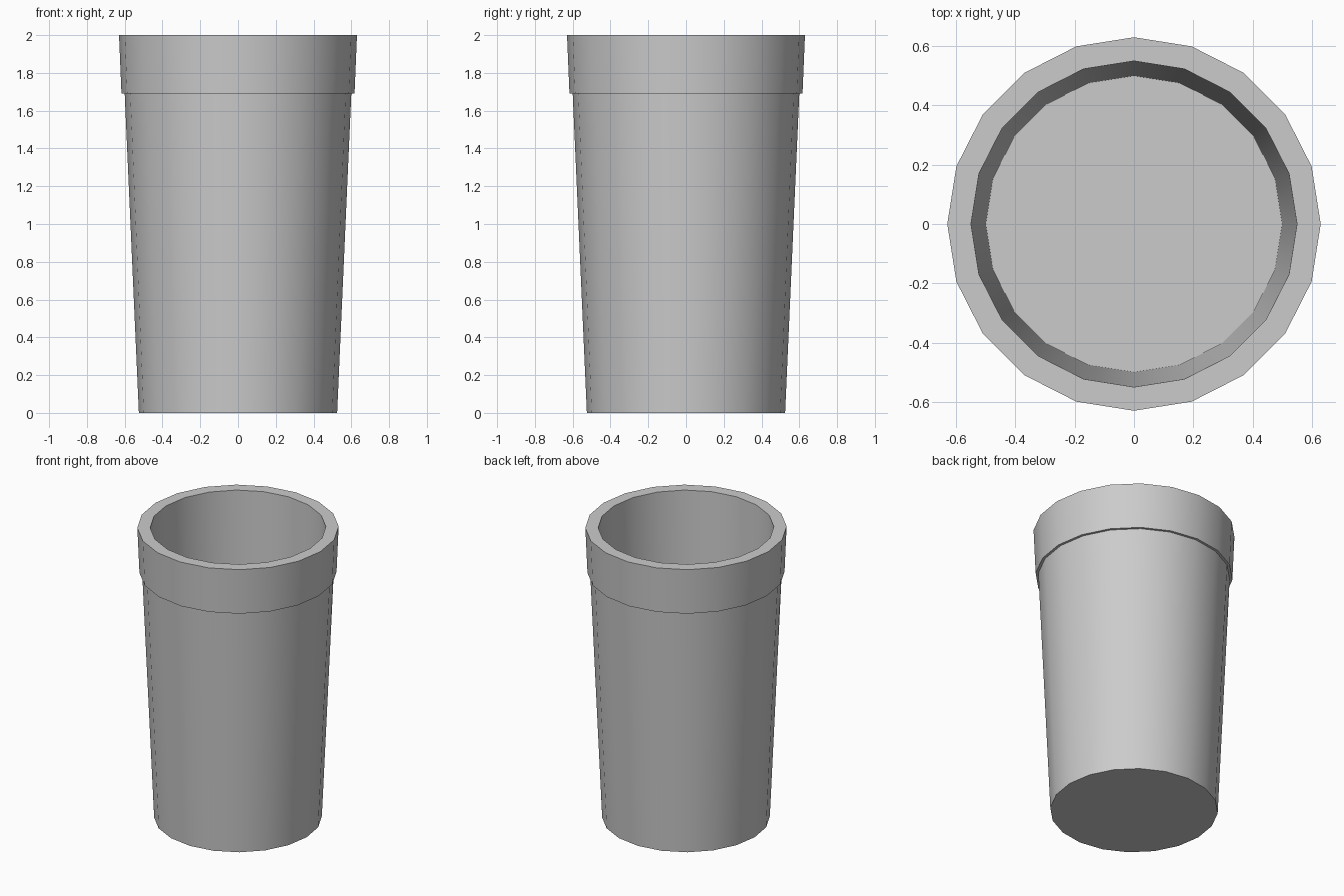
import bpy, bmesh
from math import cos, sin, tau

if "Cube" in bpy.data.objects:
    bpy.data.objects.remove(bpy.data.objects["Cube"])

SIDES = 20

# Cup profile (radius, height): base, tapered wall, rim band, lip, inner wall, floor
profile = [(0.525, 0.0), (0.60, 1.69), (0.617, 1.69),
           (0.63, 2.0), (0.55, 2.0), (0.50, 0.04)]

bm = bmesh.new()
rings = [[bm.verts.new((r * cos(tau * i / SIDES), r * sin(tau * i / SIDES), z))
          for i in range(SIDES)] for r, z in profile]

# Walls between successive rings
for a, b in zip(rings, rings[1:]):
    for i in range(SIDES):
        j = (i + 1) % SIDES
        bm.faces.new((a[i], a[j], b[j], b[i]))

# Underside and inner floor
bm.faces.new(rings[0][::-1])
bm.faces.new(rings[-1])
bmesh.ops.recalc_face_normals(bm, faces=bm.faces[:])

mesh = bpy.data.meshes.new("cup")
bm.to_mesh(mesh)
bm.free()
cup = bpy.data.objects.new("cup", mesh)
bpy.context.collection.objects.link(cup)

# Smooth sides, sharp rims
bpy.context.view_layer.objects.active = cup
cup.select_set(True)
bpy.ops.object.shade_smooth_by_angle(angle=0.6)
